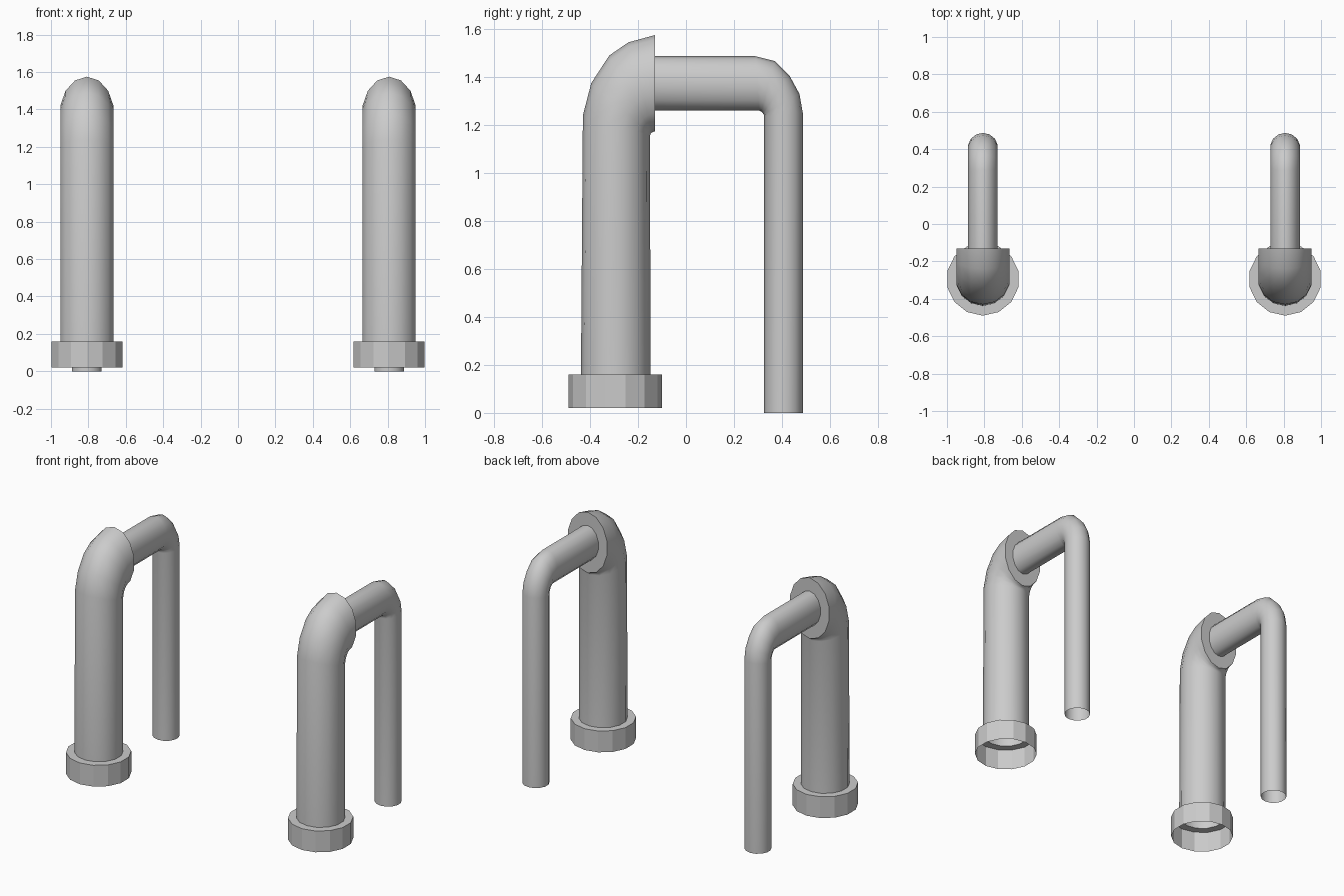
import bpy, bmesh, math

if "Cube" in bpy.data.objects:
    bpy.data.objects.remove(bpy.data.objects["Cube"])

SIDES = 14
X = 0.808   # offset of each post from the centre


def loft(name, rings, smooth=True):
    """Skin rings given as (outer y, outer z, inner y, inner z, half width in x)."""
    bm = bmesh.new()
    loops = []
    for oy, oz, iy, iz, rx in rings:
        cy, cz = (oy + iy) / 2, (oz + iz) / 2
        hy, hz = (oy - iy) / 2, (oz - iz) / 2
        loop = []
        for k in range(SIDES):
            t = 2 * math.pi * k / SIDES
            loop.append(bm.verts.new((X + rx * math.sin(t),
                                      cy + hy * math.cos(t),
                                      cz + hz * math.cos(t))))
        loops.append(loop)
    for a, b in zip(loops, loops[1:]):
        for k in range(SIDES):
            n = (k + 1) % SIDES
            bm.faces.new((a[k], a[n], b[n], b[k]))
    bmesh.ops.recalc_face_normals(bm, faces=bm.faces)
    mesh = bpy.data.meshes.new(name)
    bm.to_mesh(mesh)
    bm.free()
    ob = bpy.data.objects.new(name, mesh)
    bpy.context.collection.objects.link(ob)
    # second copy on the other side
    mod = ob.modifiers.new("mirror", 'MIRROR')
    mod.use_axis[0] = True
    mod.use_mirror_merge = False
    if smooth:
        bpy.ops.object.select_all(action='DESELECT')
        ob.select_set(True)
        bpy.context.view_layer.objects.active = ob
        bpy.ops.object.shade_smooth_by_angle(angle=math.radians(40))
    return ob


# Faceted collar, open underneath, with a flat top rim
loft("base_collar", [
    (-0.49, 0.02, -0.10, 0.02, 0.195),
    (-0.49, 0.16, -0.10, 0.16, 0.195),
    (-0.438, 0.16, -0.148, 0.16, 0.145),
], smooth=False)

# Thick pipe with tight elbow, ending in an upright oval face
R = 0.146
loft("thick_pipe", [
    (-0.438, 0.16, -0.148, 0.16, R),
    (-0.430, 1.24, -0.150, 1.155, R),
    (-0.395, 1.375, -0.148, 1.163, R),
    (-0.320, 1.49, -0.144, 1.168, R),
    (-0.240, 1.545, -0.138, 1.171, R),
    (-0.130, 1.575, -0.130, 1.174, R),
    (-0.130, 1.487, -0.130, 1.26, 0.081),
])

# Thin pipe running back, then bending down to the floor, open at the end
r = 0.081
loft("thin_pipe", [
    (-0.130, 1.487, -0.130, 1.26, r),
    (0.290, 1.487, 0.305, 1.26, r),
    (0.370, 1.467, 0.314, 1.256, r),
    (0.432, 1.405, 0.320, 1.25, r),
    (0.473, 1.33, 0.324, 1.244, r),
    (0.487, 1.25, 0.326, 1.235, r),
    (0.487, 0.0, 0.326, 0.0, r),
])
